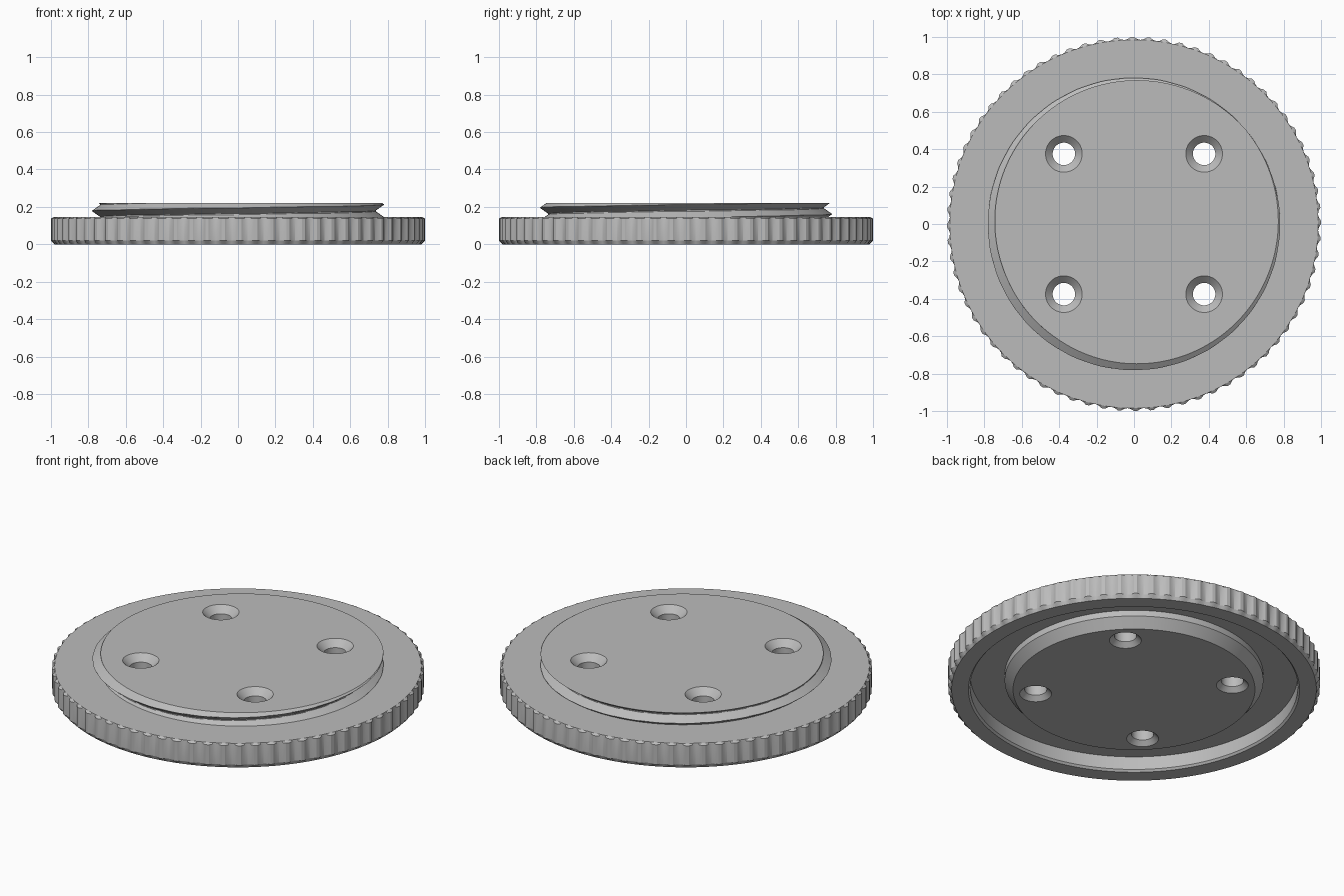
import bpy
import bmesh
import math

cube = bpy.data.objects.get("Cube")
if cube:
    bpy.data.objects.remove(cube, do_unlink=True)

SEGMENTS = 360
BASE_TOP, PLUG_TOP = 0.145, 0.22
CREST, ROOT, PITCH, CREST_ANGLE = 0.782, 0.738, 0.068, math.radians(40)

grey = bpy.data.materials.new("plain grey")
grey.use_nodes = True
grey.diffuse_color = (0.5, 0.5, 0.5, 1)
grey.node_tree.nodes["Principled BSDF"].inputs["Base Color"].default_value = (0.5, 0.5, 0.5, 1)


def const(radius):
    return lambda i, z: radius


def fluted(i, z):
    """Grip edge: flat lands separated by shallow grooves."""
    return (1.0, 1.0, 0.989, 0.985, 0.989)[i % 5]


def threaded(i, z):
    """Single V thread, rising anticlockwise."""
    angle = math.tau * i / SEGMENTS - CREST_ANGLE
    phase = ((z - PLUG_TOP) / PITCH - angle / math.tau) % 1.0
    distance = min(phase, 1 - phase) * 2
    return max(ROOT, CREST - (CREST - ROOT) * distance * 1.1)


def lathe(bm, rings, segments, offset=(0, 0)):
    """Skin a stack of rings, each a radius rule and a height, and cap both ends."""
    loops = []
    for rule, z in rings:
        loop = []
        for i in range(segments):
            a = math.tau * i / segments
            r = rule(i, z)
            loop.append(bm.verts.new((offset[0] + r * math.cos(a), offset[1] + r * math.sin(a), z)))
        loops.append(loop)
    for low, high in zip(loops, loops[1:]):
        for i in range(segments):
            j = (i + 1) % segments
            bm.faces.new((low[i], low[j], high[j], high[i]))
    bm.faces.new(loops[0][::-1])
    bm.faces.new(loops[-1])


def finish(bm, name):
    bmesh.ops.recalc_face_normals(bm, faces=bm.faces)
    mesh = bpy.data.meshes.new(name)
    bm.to_mesh(mesh)
    bm.free()
    obj = bpy.data.objects.new(name, mesh)
    mesh.materials.append(grey)
    bpy.context.collection.objects.link(obj)
    return obj


# Underside boss, ring groove, fluted rim, then threaded plug
rings = [(const(0.65), 0), (const(0.695), 0.055), (const(0.695), 0.09),
         (const(0.88), 0.09), (const(0.88), 0.012), (const(0.89), 0),
         (const(0.98), 0), (fluted, 0.02), (fluted, BASE_TOP - 0.008), (const(0.985), BASE_TOP)]
STEPS = 36
rings += [(threaded, BASE_TOP + (PLUG_TOP - BASE_TOP) * k / STEPS) for k in range(STEPS + 1)]
bm = bmesh.new()
lathe(bm, rings, SEGMENTS)
lid = finish(bm, "threaded_lid")

# Screw holes, countersunk on both sides
hole = [(0.096, -0.01), (0.06, 0.026), (0.06, 0.182), (0.108, 0.23)]
bm = bmesh.new()
for x in (-0.375, 0.375):
    for y in (-0.375, 0.375):
        lathe(bm, [(const(r), z) for r, z in hole], 48, (x, y))
cutter = finish(bm, "hole_cutter")
cutter.hide_render = True

cut = lid.modifiers.new("screw_holes", "BOOLEAN")
cut.operation = "DIFFERENCE"
cut.solver = "EXACT"
cut.object = cutter
bpy.context.view_layer.objects.active = lid
lid.select_set(True)
bpy.ops.object.modifier_apply(modifier=cut.name)
bpy.data.objects.remove(cutter, do_unlink=True)
bpy.ops.object.shade_smooth_by_angle(angle=math.radians(20))
